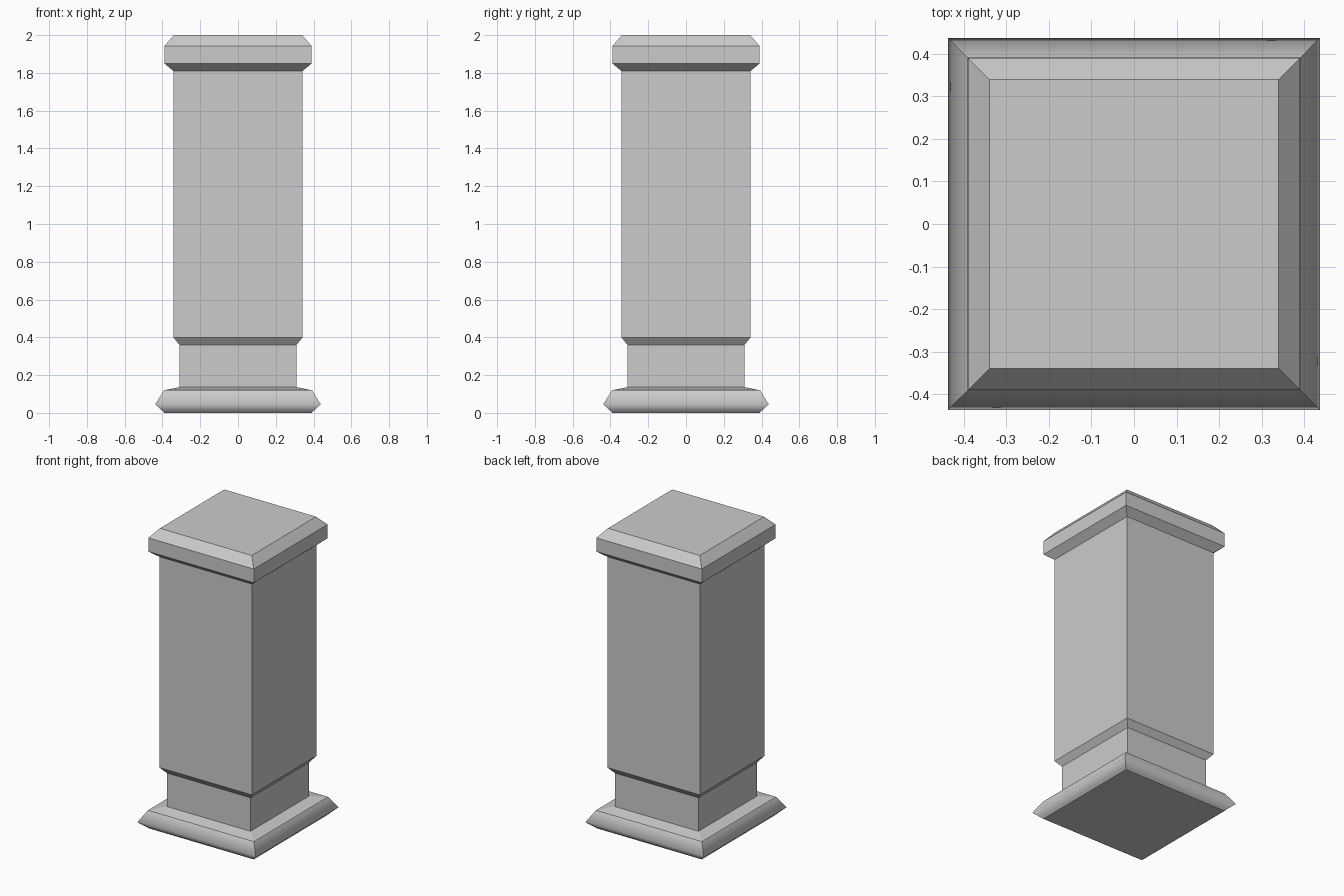
import bpy, bmesh

if "Cube" in bpy.data.objects:
    bpy.data.objects.remove(bpy.data.objects["Cube"])


def square_loft(name, profile, cap_bottom=False, cap_top=False, rounded=()):
    """Stack square rings from (half width, z); rounded lists the rings shaded smooth."""
    bm = bmesh.new()
    rings = [[bm.verts.new((sx * h, sy * h, z))
              for sx, sy in ((-1, -1), (1, -1), (1, 1), (-1, 1))]
             for h, z in profile]
    for low, high in zip(rings, rings[1:]):
        for i in range(4):
            j = (i + 1) % 4
            bm.faces.new((low[i], low[j], high[j], high[i]))
    if cap_bottom:
        bm.faces.new(rings[0][::-1])
    if cap_top:
        bm.faces.new(rings[-1])
    # Soften only along the rounded rings, keeping all other edges crisp
    for e in bm.edges:
        e.smooth = False
    for r in rounded:
        for i in range(4):
            e = bm.edges.get((rings[r][i], rings[r][(i + 1) % 4]))
            e.smooth = True
            for f in e.link_faces:
                f.smooth = True
    mesh = bpy.data.meshes.new(name)
    bm.to_mesh(mesh)
    bm.free()
    obj = bpy.data.objects.new(name, mesh)
    bpy.context.collection.objects.link(obj)
    return obj


# Base moulding with a soft bulge and sloped top
square_loft("base", [(0.39, 0.0), (0.395, 0.006), (0.438, 0.045), (0.392, 0.12), (0.31, 0.136)],
            cap_bottom=True, rounded=(2,))

# Narrow neck flaring into the tall shaft
square_loft("shaft", [(0.31, 0.136), (0.31, 0.36), (0.342, 0.40), (0.342, 1.81)])

# Chamfered cap
square_loft("cap", [(0.342, 1.81), (0.39, 1.85), (0.39, 1.942), (0.34, 2.0)], cap_top=True)
